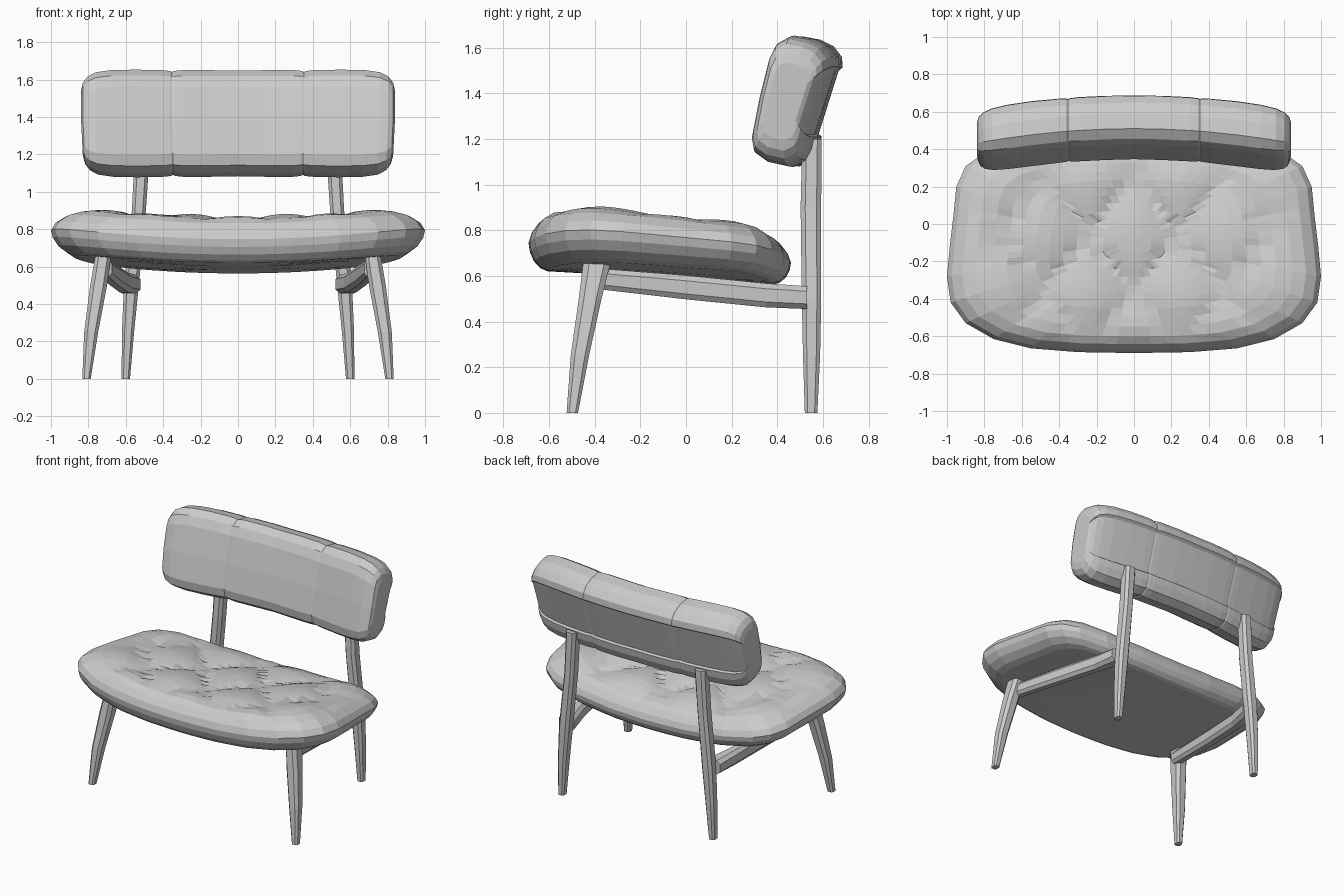
import bpy, math
from mathutils import Vector

if "Cube" in bpy.data.objects:
    bpy.data.objects.remove(bpy.data.objects["Cube"])


def loft(name, rings, mirror=False):
    """Skin a list of equal-length closed rings and cap both ends."""
    n = len(rings[0])
    verts = [p for r in rings for p in r]
    faces = [(i * n + j, i * n + (j + 1) % n, (i + 1) * n + (j + 1) % n, (i + 1) * n + j)
             for i in range(len(rings) - 1) for j in range(n)]
    faces += [tuple(range(n))[::-1], tuple(range(len(verts) - n, len(verts)))]
    me = bpy.data.meshes.new(name)
    me.from_pydata(verts, [], faces)
    ob = bpy.data.objects.new(name, me)
    bpy.context.collection.objects.link(ob)
    if mirror:
        ob.modifiers.new("mirror", 'MIRROR').use_mirror_merge = False
    return ob


def section(c, w, d, axis):
    """Chamfered rectangle around c; lies in XY for axis 'z', in XZ for axis 'y'."""
    k = 0.55
    pts = [(1, -k), (1, k), (k, 1), (-k, 1), (-1, k), (-1, -k), (-k, -1), (k, -1)]
    out = []
    for a, b in pts:
        o = (a * w / 2, b * d / 2, 0) if axis == 'z' else (-a * w / 2, 0, b * d / 2)
        out.append(tuple(Vector(c) + Vector(o)))
    return out


# Seat outline: right half, front to back, then mirrored and refined
half = [(0, -.69), (.3, -.685), (.55, -.665), (.75, -.615), (.9, -.53), (.98, -.42), (1, -.28),
        (.985, -.12), (.965, .05), (.95, .2), (.9, .31), (.8, .38), (.6, .43), (.3, .455), (0, .46)]
loop = half + [(-x, y) for x, y in half[-2:0:-1]]
outline = []
for i, (x0, y0) in enumerate(loop):
    x1, y1 = loop[(i + 1) % len(loop)]
    outline += [(x0 + (x1 - x0) * f, y0 + (y1 - y0) * f) for f in (0, 1 / 3, 2 / 3)]


def seat_z(x, y, t, s):
    """Height between the dished underside (t=0) and the tufted top (t=1)."""
    bottom = .62 - .058 * (y + .6) + .075 * x * x
    p, q = x / .24 + (y + .05) / .31, x / .24 - (y + .05) / .31
    pillow = abs(math.cos(math.pi * p / 2) * math.cos(math.pi * q / 2)) ** .6
    fade = min(1, max(0, (.95 - s) / .3))
    top = .865 - .1 * (y + .4) + .085 * x * x - .045 * (1 - pillow) * fade + .012 * fade
    return bottom + (top - bottom) * t if t > 0 else bottom


# Seat cushion: concentric rings from top centre over the rim to the underside
levels = [(.02 + .0725 * i, 1) for i in range(9)]
levels += [(.68, .985), (.76, .96), (.85, .9), (.92, .79), (.975, .62), (1, .45),
           (.99, .3), (.96, .15), (.91, .04), (.86, 0), (.6, 0), (.3, 0), (.02, 0)]
rings = []
for s, t in levels:
    ring = []
    for ox, oy in outline:
        x, y = ox * s, -.1 + (oy + .1) * s
        ring.append((x, y, seat_z(x, y, t, s)))
    rings.append(ring[::-1])
loft("seat_cushion", rings)

# Backrest: tilted pad profile (y, z) with a shallow inset panel on the back
pad = [(.345, 1.2), (.355, 1.14), (.41, 1.1), (.5, 1.08), (.56, 1.11), (.585, 1.16), (.595, 1.21),
       (.582, 1.22), (.67, 1.5), (.688, 1.515), (.685, 1.56), (.65, 1.605), (.59, 1.635),
       (.51, 1.65), (.455, 1.62), (.425, 1.56), (.38, 1.38)]
cy, cz = .52, 1.365
right = [(.15, 1), (.3, 1), (.342, .985), (.353, .965), (.364, .985), (.41, 1), (.55, 1.01),
         (.68, 1.0), (.76, .96), (.805, .88), (.83, .76), (.84, .6)]
stations = [(-x, s) for x, s in right[::-1]] + [(0, .99)] + right
rings = []
for x, s in stations:
    ring = []
    for y, z in pad:
        yy, zz = cy + (y - cy) * s, cz + (z - cz) * s
        lean = 1 + .06 * min(0, zz - 1.4)
        ring.append((x * lean, yy - .11 * x * x, zz))
    rings.append(ring)
loft("backrest", rings)

# Front legs: splayed outward and forward, tapering to the floor
loft("front_leg", [section(c, w, d, 'z') for c, w, d in [
    ((.81, -.498, 0), .045, .05), ((.785, -.465, .25), .075, .08),
    ((.745, -.42, .5), .09, .1), ((.72, -.39, .66), .085, .12)]], mirror=True)

# Back legs: tall posts that carry the backrest
loft("back_leg", [section(c, w, d, 'z') for c, w, d in [
    ((.60, .548, 0), .045, .055), ((.588, .55, .25), .065, .075),
    ((.57, .55, .5), .08, .085), ((.53, .547, .9), .075, .09),
    ((.512, .552, 1.2), .08, .085)]], mirror=True)

# Side rails: join front and back legs below the seat
loft("side_rail", [section(c, w, h, 'y') for c, w, h in [
    ((.71, -.41, .59), .07, .09), ((.66, 0, .55), .075, .105),
    ((.61, .35, .515), .085, .105), ((.58, .53, .505), .12, .1)]], mirror=True)
